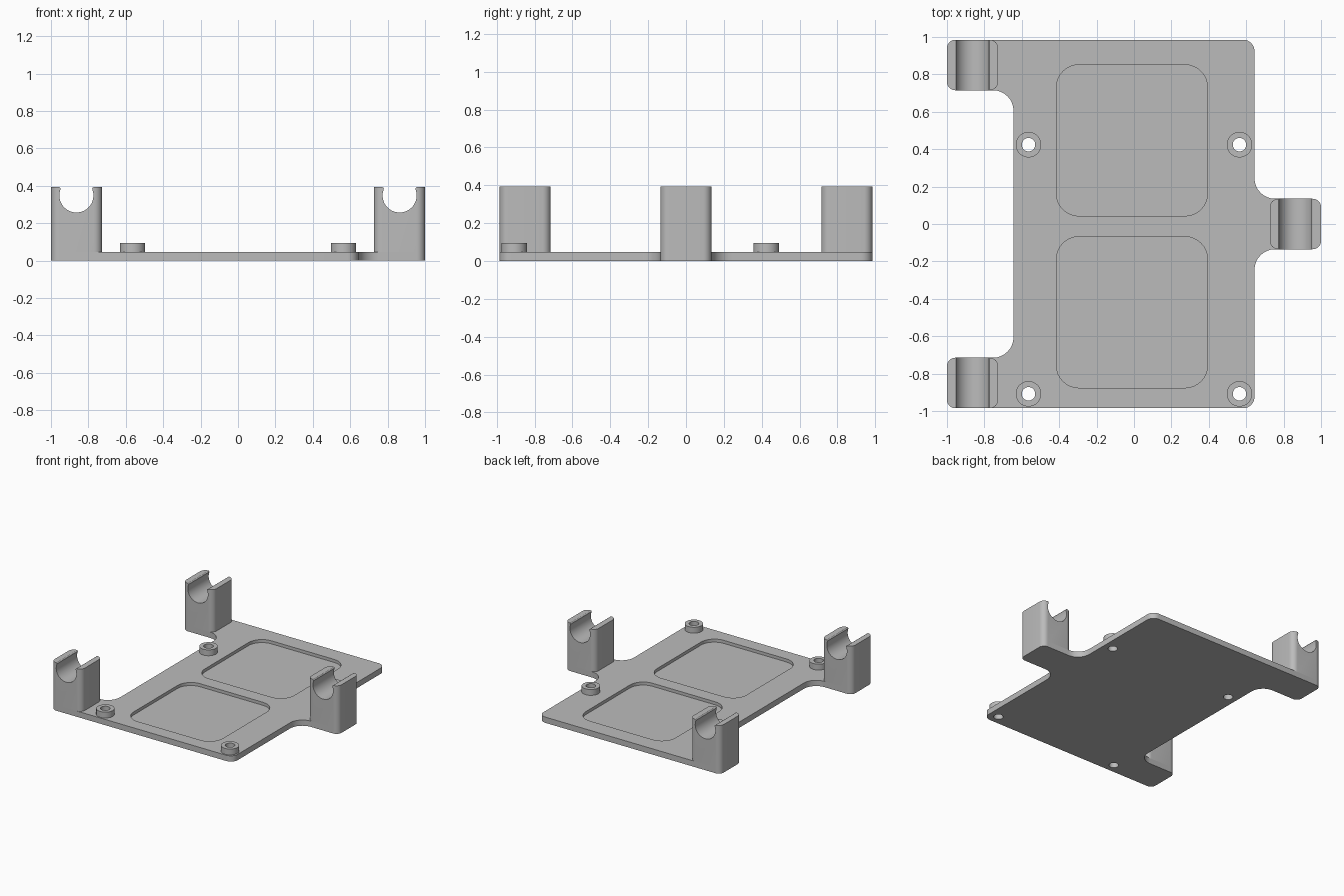
import bpy
import bmesh
from math import sin, cos, tan, pi, radians
from mathutils import Vector, Matrix

cube = bpy.data.objects.get("Cube")
if cube:
    bpy.data.objects.remove(cube, do_unlink=True)

PLATE_TOP = 0.047
BOSS_TOP = 0.095
CLIP_TOP = 0.393
FLOOR = 0.022

grey = bpy.data.materials.new("plain grey")
grey.use_nodes = True
COLOUR = (0.5, 0.5, 0.5, 1)
grey.diffuse_color = COLOUR
grey.node_tree.nodes["Principled BSDF"].inputs["Base Color"].default_value = COLOUR


def rounded(corners, steps=8):
    """Round each corner (x, y, radius) of a closed outline."""
    pts = []
    for i, (x, y, r) in enumerate(corners):
        p = Vector((x, y))
        a = (Vector(corners[i - 1][:2]) - p).normalized()
        b = (Vector(corners[(i + 1) % len(corners)][:2]) - p).normalized()
        half = a.angle(b) / 2
        start = p + a * r / tan(half)
        centre = p + (a + b).normalized() * r / sin(half)
        sweep = (pi - 2 * half) * (1 if (-a).cross(b) > 0 else -1)
        for k in range(steps + 1):
            pts.append(centre + Matrix.Rotation(sweep * k / steps, 2) @ (start - centre))
    return pts


def box_outline(x0, x1, y0, y1, r):
    return rounded([(x0, y0, r), (x1, y0, r), (x1, y1, r), (x0, y1, r)])


def circle(x, y, r, n=40):
    return [Vector((x + r * cos(2 * pi * k / n), y + r * sin(2 * pi * k / n))) for k in range(n)]


def prism(name, outline, low, high, upright=False):
    """Extrude an outline along z, or along y when it is drawn in x and z."""
    bm = bmesh.new()
    verts = [bm.verts.new((p.x, low, p.y) if upright else (p.x, p.y, low)) for p in outline]
    face = bm.faces.new(verts)
    out = bmesh.ops.extrude_face_region(bm, geom=[face])["geom"]
    step = Vector((0, high - low, 0) if upright else (0, 0, high - low))
    bmesh.ops.translate(bm, vec=step, verts=[g for g in out if isinstance(g, bmesh.types.BMVert)])
    bmesh.ops.recalc_face_normals(bm, faces=bm.faces)
    mesh = bpy.data.meshes.new(name)
    bm.to_mesh(mesh)
    bm.free()
    mesh.materials.append(grey)
    obj = bpy.data.objects.new(name, mesh)
    bpy.context.collection.objects.link(obj)
    return obj


def select(obj):
    bpy.ops.object.select_all(action='DESELECT')
    obj.select_set(True)
    bpy.context.view_layer.objects.active = obj


def cut(obj, cutters):
    """Subtract the cutters, then remove them."""
    select(obj)
    for cutter in cutters:
        cutter.hide_render = True
        mod = obj.modifiers.new("cut", 'BOOLEAN')
        mod.operation = 'DIFFERENCE'
        mod.solver = 'EXACT'
        mod.object = cutter
        bpy.ops.object.modifier_apply(modifier=mod.name)
        bpy.data.objects.remove(cutter, do_unlink=True)


def smooth(obj):
    select(obj)
    bpy.ops.object.shade_smooth_by_angle(angle=radians(30))


# Base plate with three tabs that carry the clips
W, L, T = 0.644, 0.985, 0.135
INNER = L - 2 * T
TAB_R, FILLET, CORNER = 0.045, 0.11, 0.06
plate = prism("base_plate", rounded([
    (-1, -L, TAB_R), (W, -L, CORNER), (W, -T, FILLET), (1, -T, TAB_R),
    (1, T, TAB_R), (W, T, FILLET), (W, L, CORNER), (-1, L, TAB_R),
    (-1, INNER, TAB_R), (-W, INNER, FILLET), (-W, -INNER, FILLET), (-1, -INNER, TAB_R),
]), 0, PLATE_TOP)

# Two shallow pockets and four screw holes
bosses = [(x, y) for x in (-0.564, 0.564) for y in (-0.908, 0.424)]
cutters = [prism("pocket_cutter", box_outline(-0.415, 0.393, y - 0.404, y + 0.404, 0.12), FLOOR, 0.2)
           for y in (-0.472, 0.447)]
cutters += [prism("hole_cutter", circle(x, y, 0.036), -0.1, 0.2) for x, y in bosses]
cut(plate, cutters)
smooth(plate)

# Raised rings around the screw holes
for i, (x, y) in enumerate(bosses):
    ring = prism(f"screw_boss_{i + 1}", circle(x, y, 0.068), PLATE_TOP, BOSS_TOP)
    cut(ring, [prism("hole_cutter", circle(x, y, 0.036), -0.1, 0.2)])
    smooth(ring)


def slot_outline(cx, cz=0.348, r=0.091):
    """Round seat that narrows to a lip and flares at the mouth."""
    arc = [radians(160 + 220 * k / 36) for k in range(37)]
    pts = [Vector((cx + r * cos(a), cz + r * sin(a))) for a in arc]
    mouth = [(0.084, 0.385), (0.087, 0.390), (0.092, CLIP_TOP), (0.092, 0.45)]
    pts += [Vector((cx + x, z)) for x, z in mouth]
    pts += [Vector((cx - x, z)) for x, z in reversed(mouth)]
    return pts


# Snap clips
for name, side, y in (("front_right_clip", -1, T - L), ("back_right_clip", -1, L - T), ("left_clip", 1, 0)):
    x0, x1 = sorted((side, side * 0.726))
    clip = prism(name, box_outline(x0, x1, y - T, y + T, TAB_R), PLATE_TOP, CLIP_TOP)
    cut(clip, [prism("slot_cutter", slot_outline(side * 0.864), y - 0.3, y + 0.3, True)])
    smooth(clip)
